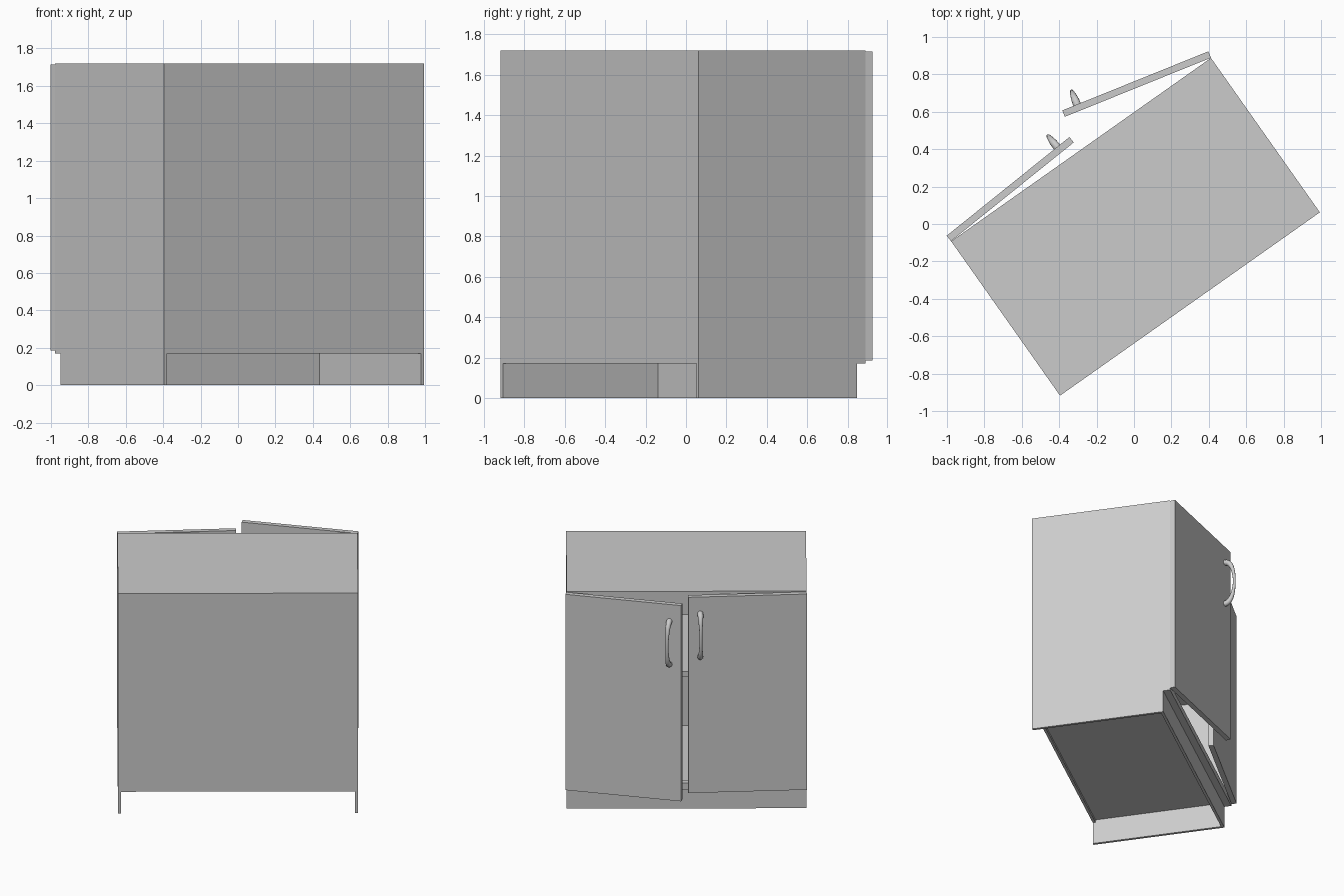
import bpy, bmesh, math
from mathutils import Matrix, Vector

if "Cube" in bpy.data.objects:
    bpy.data.objects.remove(bpy.data.objects["Cube"])

# Whole cabinet is turned in plan; local +y is the door side
ROOT = Matrix.Translation((0.008, -0.015, 0)) @ Matrix.Rotation(math.radians(35.2), 4, 'Z')
W, D, H = 0.85, 0.505, 1.72      # half width, half depth, height
T, KICK, TOE = 0.02, 0.17, 0.05  # panel thickness, kick height, kick setback


def add_object(name, bm, matrix):
    bmesh.ops.recalc_face_normals(bm, faces=bm.faces)
    mesh = bpy.data.meshes.new(name)
    bm.to_mesh(mesh)
    bm.free()
    obj = bpy.data.objects.new(name, mesh)
    obj.matrix_world = matrix
    bpy.context.collection.objects.link(obj)
    return obj


def box(name, lo, hi, matrix=ROOT):
    lo, hi = Vector(lo), Vector(hi)
    bm = bmesh.new()
    bmesh.ops.create_cube(bm, size=1)
    bmesh.ops.scale(bm, vec=hi - lo, verts=bm.verts)
    bmesh.ops.translate(bm, vec=(lo + hi) / 2, verts=bm.verts)
    return add_object(name, bm, matrix)


def side_panel(name, x):
    # Notched profile in the yz plane, extruded along x
    outline = [(-D, 0), (D - TOE, 0), (D - TOE, KICK), (D, KICK), (D, H), (-D, H)]
    bm = bmesh.new()
    face = bm.faces.new([bm.verts.new((x, y, z)) for y, z in outline])
    ext = bmesh.ops.extrude_face_region(bm, geom=[face])
    verts = [g for g in ext["geom"] if isinstance(g, bmesh.types.BMVert)]
    bmesh.ops.translate(bm, vec=(T, 0, 0), verts=verts)
    add_object(name, bm, ROOT)


def handle(name, x, y, matrix):
    # Bowed bar, thick at the feet and slim in the middle
    n, sides, z0, z1, reach = 20, 12, 1.25, 1.585, 0.075
    bm = bmesh.new()
    rings = []
    for i in range(n + 1):
        a = math.pi * i / n
        c = math.cos(a)
        centre = Vector((x, y + reach * math.sin(a) ** 0.9 if 0 < i < n else y,
                         (z0 + z1) / 2 - c * (z1 - z0) / 2))
        tangent = Vector((0, reach * c, math.sin(a) * (z1 - z0) / 2)).normalized()
        across = Vector((1, 0, 0))
        other = tangent.cross(across)
        r = 0.010 + 0.011 * c * c
        rings.append([bm.verts.new(centre + r * (math.cos(t) * across + math.sin(t) * other))
                      for t in (2 * math.pi * k / sides for k in range(sides))])
    for a, b in zip(rings, rings[1:]):
        for k in range(sides):
            j = (k + 1) % sides
            bm.faces.new((a[k], a[j], b[j], b[k]))
    bm.faces.new(rings[0])
    bm.faces.new(rings[-1])
    obj = add_object(name, bm, matrix)
    bpy.ops.object.select_all(action='DESELECT')
    obj.select_set(True)
    bpy.context.view_layer.objects.active = obj
    bpy.ops.object.shade_smooth_by_angle(angle=math.radians(40))


# Carcass
side_panel("left_side", -W)
side_panel("right_side", W - T)
I = W - T
box("back_panel", (-I, -D, KICK), (I, -D + T, H))
box("top_panel", (-I, -D + T, H - T), (I, D, H))
box("floor_panel", (-I, -D + T, 0.19), (I, D - T, 0.21))
box("shelf", (-I, -D + T, 1.035), (I, D - 0.03, 1.08))
box("kick_board", (-I, D - TOE - T, 0), (I, D - TOE, 0.19))

# Front rails
box("top_rail", (-I, D - 0.03, 1.535), (I, D, H - T))
box("bottom_rail", (-I, D - TOE, KICK), (I, D, 0.22))

# Doors, each swung open about its outer edge
for name, side, angle in (("left", -1, 3.6), ("right", 1, -13.2)):
    hinge = ROOT @ Matrix.Translation((side * W, D, 0)) @ Matrix.Rotation(math.radians(angle), 4, 'Z')
    free = -side * 0.842
    box(name + "_door", (min(0, free), 0.001, 0.185), (max(0, free), 0.038, 1.715), hinge)
    handle(name + "_handle", free + side * 0.085, 0.038, hinge)
